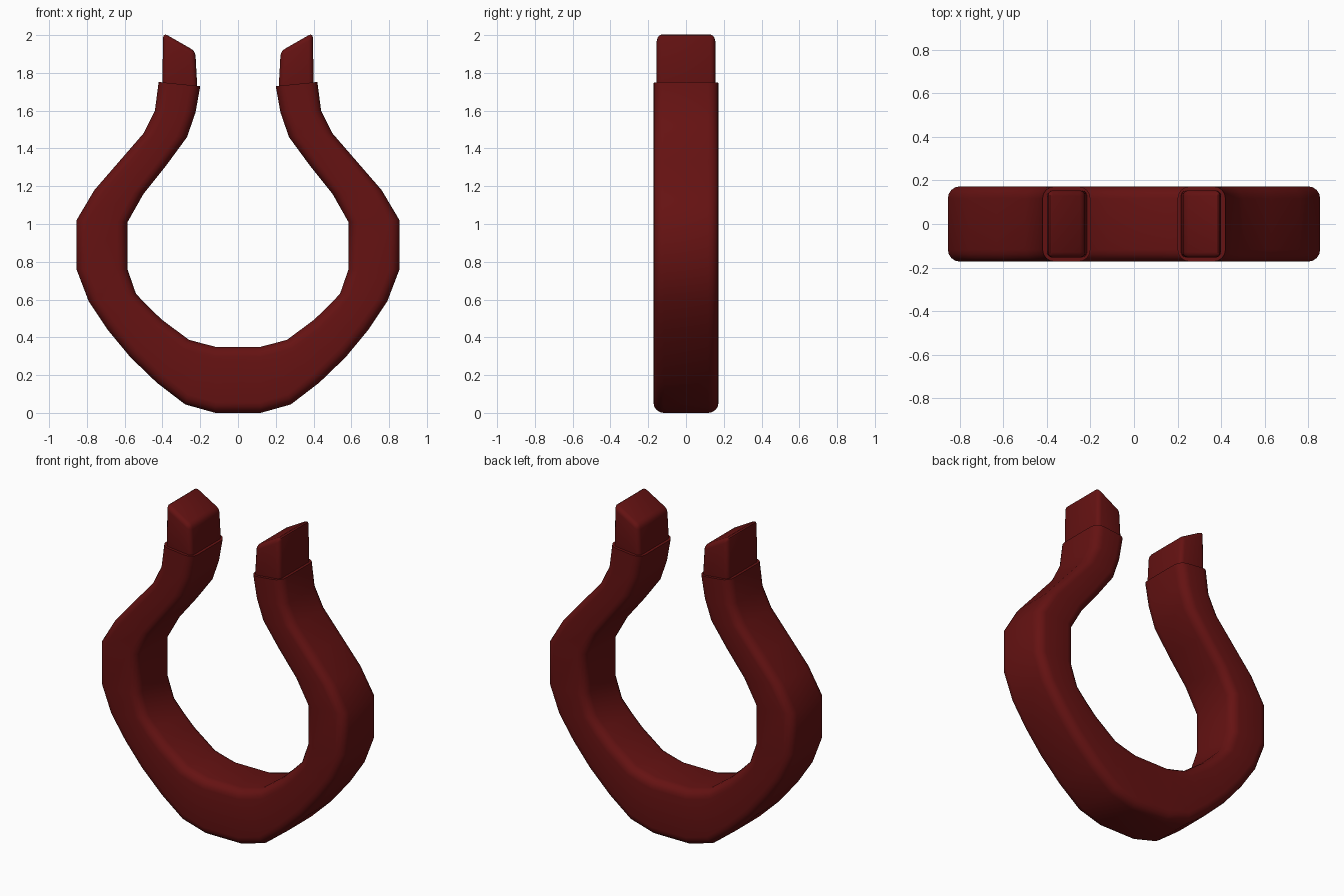
import bpy, bmesh, math
from mathutils import Vector

if "Cube" in bpy.data.objects:
    bpy.data.objects.remove(bpy.data.objects["Cube"])

mat = bpy.data.materials.new("dark_red")
mat.diffuse_color = (0.13, 0.006, 0.006, 1)
mat.use_nodes = True
mat.node_tree.nodes["Principled BSDF"].inputs["Base Color"].default_value = mat.diffuse_color

# Paired outer / inner outline points of the right half (x, z)
OUTER = [(0.12, 0), (0.28, 0.045), (0.43, 0.16), (0.57, 0.295), (0.69, 0.44), (0.79, 0.59),
         (0.855, 0.76), (0.855, 1.02), (0.76, 1.18), (0.63, 1.33), (0.50, 1.48),
         (0.44, 1.60), (0.42, 1.752)]
INNER = [(0.12, 0.35), (0.19, 0.368), (0.26, 0.387), (0.405, 0.495), (0.475, 0.563), (0.54, 0.63),
         (0.585, 0.76), (0.585, 1.01), (0.50, 1.16), (0.38, 1.31), (0.27, 1.46),
         (0.225, 1.59), (0.20, 1.73)]


def finish(name, bm, angle):
    bmesh.ops.recalc_face_normals(bm, faces=bm.faces)
    me = bpy.data.meshes.new(name)
    bm.to_mesh(me)
    bm.free()
    ob = bpy.data.objects.new(name, me)
    bpy.context.collection.objects.link(ob)
    me.materials.append(mat)
    bpy.ops.object.select_all(action='DESELECT')
    ob.select_set(True)
    bpy.context.view_layer.objects.active = ob
    bpy.ops.object.shade_smooth_by_angle(angle=math.radians(angle))
    return ob


def section(width, depth, r, seg=4):
    """Rounded rectangle as (across, y) points."""
    pts = []
    for k, (sx, sy) in enumerate([(1, 1), (-1, 1), (-1, -1), (1, -1)]):
        for i in range(seg + 1):
            a = math.pi / 2 * (k + i / seg)
            pts.append((sx * (width / 2 - r) + r * math.cos(a),
                        sy * (depth / 2 - r) + r * math.sin(a)))
    return pts


# Open ring: rounded section swept between the two outlines
right = list(zip(OUTER, INNER))
left = [((-o[0], o[1]), (-i[0], i[1])) for o, i in reversed(right)]
bm = bmesh.new()
rings = []
for o, i in left + right:
    o, i = Vector((o[0], 0, o[1])), Vector((i[0], 0, i[1]))
    w = (o - i).length
    mid, across = (o + i) / 2, (o - i) / w
    rings.append([bm.verts.new(mid + across * u + Vector((0, v, 0)))
                  for u, v in section(w, 0.345, 0.055)])
n = len(rings[0])
for a, b in zip(rings, rings[1:]):
    for k in range(n):
        bm.faces.new((a[k], a[(k + 1) % n], b[(k + 1) % n], b[k]))
bm.faces.new(rings[0])
bm.faces.new(rings[-1])
finish("open_ring", bm, 40)


# Slanted end tips, softened on all edges
def tip(name, side):
    profile = [(0.212, 1.66), (0.402, 1.66), (0.396, 2.012), (0.226, 1.915)]
    bm = bmesh.new()
    front, back = [[bm.verts.new((side * x, y, z)) for x, z in profile] for y in (-0.155, 0.155)]
    bm.faces.new(front)
    bm.faces.new(back)
    for k in range(4):
        j = (k + 1) % 4
        bm.faces.new((front[k], front[j], back[j], back[k]))
    bmesh.ops.recalc_face_normals(bm, faces=bm.faces)
    bmesh.ops.bevel(bm, geom=bm.edges[:], offset=0.026, segments=3, profile=0.5, affect='EDGES')
    finish(name, bm, 40)


tip("right_tip", 1)
tip("left_tip", -1)
